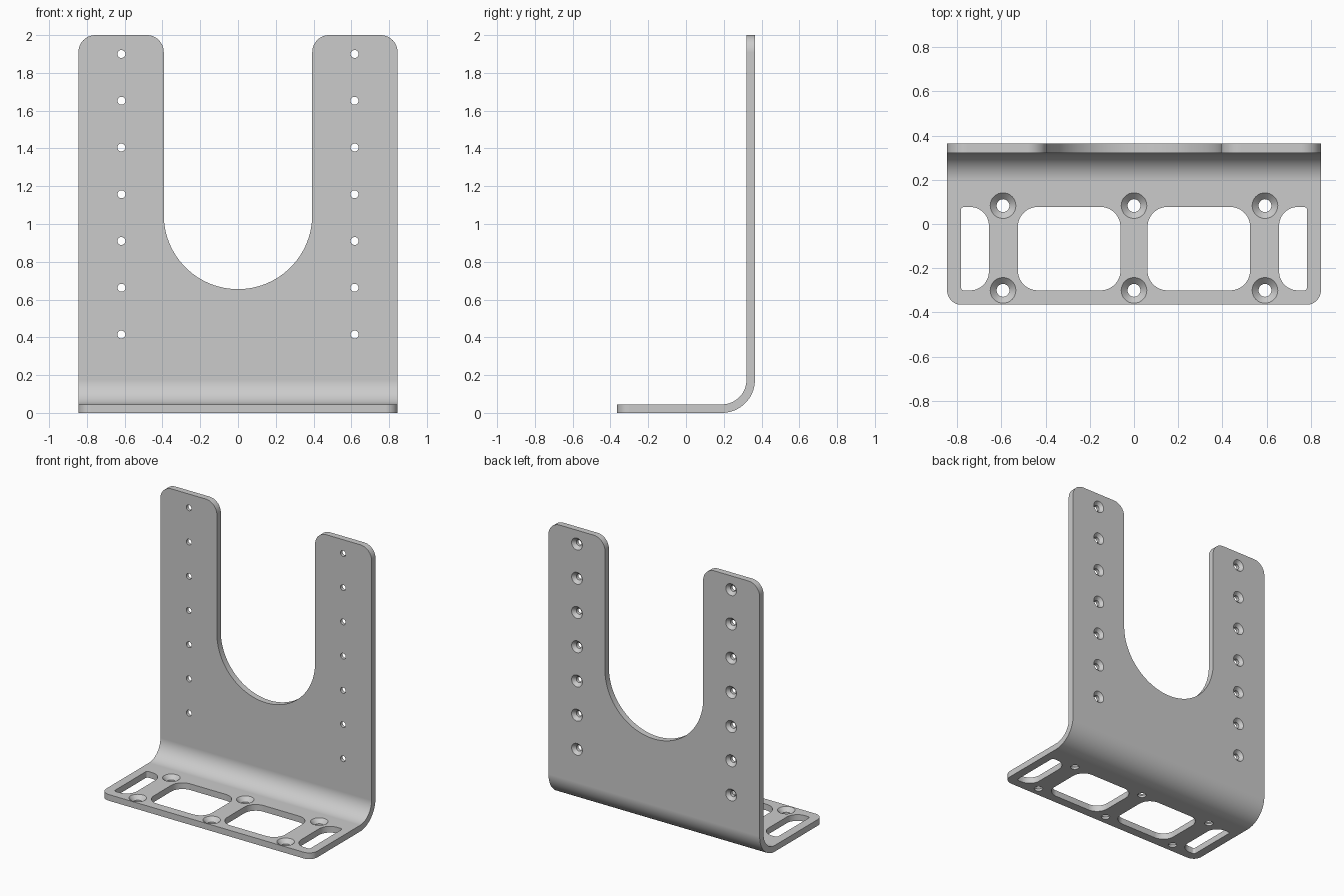
import bpy, bmesh
from math import cos, sin, radians, tau
from mathutils import Matrix

if "Cube" in bpy.data.objects:
    bpy.data.objects.remove(bpy.data.objects["Cube"])

W, D, H, T = 0.845, 0.365, 2.0, 0.045     # half width, half depth, height, thickness
R_OUT = 0.175                             # outer bend radius


def arc(cx, cy, r, a0, a1, n=12):
    return [(cx + r * cos(radians(a0 + (a1 - a0) * i / n)),
             cy + r * sin(radians(a0 + (a1 - a0) * i / n))) for i in range(n + 1)]


def prism(bm, pts, lo, hi, m):
    """Extrude a 2D outline along local z, placed by matrix m."""
    a = [bm.verts.new(m @ Matrix.Translation((x, y, lo)).translation) for x, y in pts]
    b = [bm.verts.new(m @ Matrix.Translation((x, y, hi)).translation) for x, y in pts]
    bm.faces.new(a[::-1])
    bm.faces.new(b)
    for i in range(len(pts)):
        j = (i + 1) % len(pts)
        bm.faces.new((a[i], a[j], b[j], b[i]))


def countersink(bm, r, rc, m, n=32):
    """Through hole of radius r with a conical mouth of radius rc at local z = 0."""
    rings = [[bm.verts.new(m @ Matrix.Translation(
        (q * cos(tau * i / n), q * sin(tau * i / n), h)).translation) for i in range(n)]
        for q, h in ((r, -0.1), (r, r - rc), (rc + 0.02, 0.02))]
    bm.faces.new(rings[0][::-1])
    bm.faces.new(rings[-1])
    for a, b in zip(rings, rings[1:]):
        for i in range(n):
            j = (i + 1) % n
            bm.faces.new((a[i], a[j], b[j], b[i]))


def make(name, bm):
    bmesh.ops.recalc_face_normals(bm, faces=bm.faces[:])
    me = bpy.data.meshes.new(name)
    bm.to_mesh(me)
    bm.free()
    ob = bpy.data.objects.new(name, me)
    bpy.context.collection.objects.link(ob)
    return ob


# Bent sheet: L profile swept across the width
bm = bmesh.new()
side = Matrix(((0, 0, 1, 0), (1, 0, 0, 0), (0, 1, 0, 0), (0, 0, 0, 1)))
cy = D - R_OUT
profile = [(-D, 0)] + arc(cy, R_OUT, R_OUT, -90, 0, 20) + [(D, H), (D - T, H)] \
    + arc(cy, R_OUT, R_OUT - T, 0, -90, 20) + [(-D, T)]
prism(bm, profile, -W, W, side)


# Rounded outer corners of the base and the upright
def corner_edges(test):
    return [e for e in bm.edges if all(abs(abs(v.co.x) - W) < 1e-4 and test(v.co) for v in e.verts)
            and abs(e.verts[0].co.x - e.verts[1].co.x) < 1e-4]


for test, r in ((lambda c: c.y < -D + 1e-4, 0.065), (lambda c: c.z > H - 1e-4, 0.09)):
    bmesh.ops.bevel(bm, geom=corner_edges(test), offset=r, offset_type='OFFSET',
                    segments=12, profile=0.5, affect='EDGES')
bracket = make("bracket", bm)

# Cutter: U slot with flared, rounded mouth
cut = bmesh.new()
front = Matrix.Translation((0, D - T / 2, 0)) @ Matrix.Rotation(radians(90), 4, 'X')
slot = arc(0, 1.048, 0.393, 180, 360, 48) + arc(0.483, H - 0.09, 0.09, 180, 90) \
    + [(0.483, H + 0.1), (-0.483, H + 0.1)] + arc(-0.483, H - 0.09, 0.09, 90, 0)
prism(cut, slot, -0.1, 0.1, front)

# Cutter: base windows, mirrored left and right
y0, y1 = -0.30, 0.077
for x0, x1, ri, ro in ((0.061, 0.525, 0.09, 0.09), (0.656, 0.783, 0.085, 0.015)):
    win = arc(x0 + ri, y0 + ri, ri, 180, 270) + arc(x1 - ro, y0 + ro, ro, 270, 360) \
        + arc(x1 - ro, y1 - ro, ro, 0, 90) + arc(x0 + ri, y1 - ri, ri, 90, 180)
    for s in (1, -1):
        prism(cut, [(s * x, y) for x, y in win], -0.1, 0.15, Matrix())

# Cutter: countersunk holes in the base (from above) and the upright (from behind)
for x in (-0.592, 0, 0.592):
    for y in (-0.30, 0.083):
        countersink(cut, 0.029, 0.058, Matrix.Translation((x, y, T)))
for i in range(7):
    for x in (-0.617, 0.617):
        countersink(cut, 0.021, 0.043, Matrix.Translation((x, D, 0.415 + i * 0.2475))
                    @ Matrix.Rotation(radians(-90), 4, 'X'))


# Cut everything, then drop the cutter
cutter = make("cutter", cut)
cutter.hide_render = True
mod = bracket.modifiers.new("cut", 'BOOLEAN')
mod.operation, mod.solver, mod.object = 'DIFFERENCE', 'EXACT', cutter
mod.use_self = True      # base windows and hole mouths nearly touch
bpy.context.view_layer.objects.active = bracket
bracket.select_set(True)
bpy.ops.object.modifier_apply(modifier=mod.name)
bpy.data.objects.remove(cutter)

# Smooth bend and bores, flat plates
bpy.ops.object.shade_smooth_by_angle(angle=radians(30))
wn = bracket.modifiers.new("weighted", 'WEIGHTED_NORMAL')
wn.keep_sharp = True
